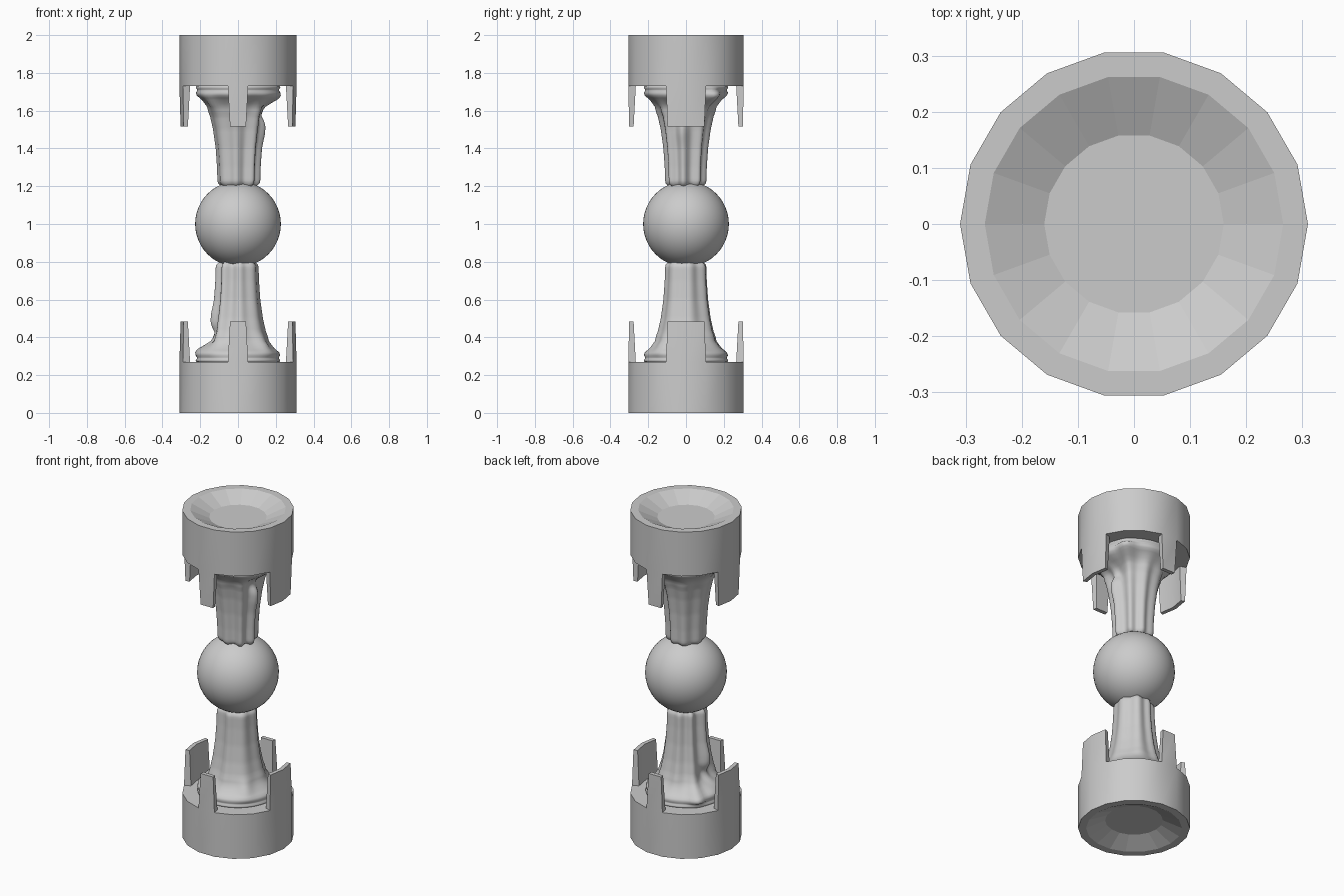
import bpy, bmesh, math
from mathutils import Matrix

if "Cube" in bpy.data.objects:
    bpy.data.objects.remove(bpy.data.objects["Cube"])

SIDES = 18
# Half turn about the y axis through the middle of the model
FLIP = Matrix.Translation((0, 0, 1)) @ Matrix.Rotation(math.pi, 4, 'Y') @ Matrix.Translation((0, 0, -1))


def polar(r, a, z):
    return (r * math.cos(a), r * math.sin(a), z)


def loft(bm, rings):
    """Skin a list of vertex rings and close both ends."""
    n = len(rings[0])
    bands = []
    for lo, hi in zip(rings, rings[1:]):
        bands.append([bm.faces.new((lo[i], lo[(i + 1) % n], hi[(i + 1) % n], hi[i])) for i in range(n)])
    bm.faces.new(rings[0][::-1])
    bm.faces.new(rings[-1])
    return bands


def finish(bm, name):
    bmesh.ops.recalc_face_normals(bm, faces=bm.faces)
    for suffix, mat in (("lower_", Matrix()), ("upper_", FLIP)):
        mesh = bpy.data.meshes.new(suffix + name)
        bm.to_mesh(mesh)
        mesh.transform(mat)
        bpy.context.collection.objects.link(bpy.data.objects.new(suffix + name, mesh))
    bm.free()


# End cups: faceted dish, smooth outer wall, four tapered prongs
def build_cup():
    bm = bmesh.new()
    profile = [(0.16, 0.05), (0.266, 0.0), (0.31, 0.0), (0.31, 0.27), (0.27, 0.27)]
    rings = [[bm.verts.new(polar(r, i * math.tau / SIDES, z)) for i in range(SIDES)] for r, z in profile]
    bands = loft(bm, rings)
    rim = bands[3]
    prongs = [((17, 0), 0, 0.93), ((4,), 90, 0.8), ((8, 9), 180, 0.93), ((13,), 270, 0.8)]
    for ids, centre, taper in prongs:
        ext = bmesh.ops.extrude_face_region(bm, geom=[rim[i] for i in ids])
        for v in [g for g in ext['geom'] if isinstance(g, bmesh.types.BMVert)]:
            c = math.radians(centre)
            a = math.atan2(v.co.y, v.co.x) - c
            a = (a + math.pi) % math.tau - math.pi
            r = 0.304 if v.co.xy.length > 0.29 else 0.28
            v.co = polar(r, c + a * taper, 0.483)
        bmesh.ops.delete(bm, geom=[rim[i] for i in ids], context='FACES_ONLY')
    bm.normal_update()
    for f in bm.faces:
        f.smooth = abs(f.normal.z) < 0.2
    for e in bm.edges:
        e.smooth = e.calc_face_angle(0) < math.radians(25)
    for f in bands[2]:
        for e in f.edges:
            if abs(e.verts[0].co.z - e.verts[1].co.z) < 0.01:
                e.smooth = all(g.smooth for g in e.link_faces)
    finish(bm, "pronged_cup")


# Sinewy columns: flared stem with rounded strands
PROFILE = [(0.265, 0.205), (0.272, 0.222), (0.28, 0.224), (0.287, 0.217), (0.295, 0.216), (0.305, 0.221),
           (0.32, 0.213), (0.345, 0.180), (0.38, 0.148), (0.43, 0.127), (0.5, 0.111), (0.6, 0.097),
           (0.7, 0.090), (0.77, 0.088), (0.784, 0.085), (0.793, 0.076), (0.82, 0.05)]
# angle, angular width, height
STRANDS = [(10, 22, .022), (62, 20, .026), (103, 14, .022), (141, 12, .025),
           (188, 13, .032), (227, 14, .032), (275, 16, .022), (318, 24, .026)]
# angle, angular width, z, z width, height
LUMPS = [(141, 11, .33, .045, .045), (185, 24, .41, .045, -.04), (168, 14, .34, .025, .03),
         (192, 14, .52, .05, .006), (205, 14, .34, .03, .012), (318, 12, .36, .04, .018)]


def bell(a, centre, width):
    d = (a - centre + 180) % 360 - 180
    return math.exp(-(d / width) ** 2)


def column_radius(a, z, base):
    fade = min(1, max(0, (z - 0.29) / 0.12))
    r = base + fade * sum(h * bell(a, c, w) for c, w, h in STRANDS)
    return r + sum(h * bell(a, c, w) * math.exp(-((z - zc) / zw) ** 2) for c, w, zc, zw, h in LUMPS)


def build_column():
    bm = bmesh.new()
    n = 72
    levels = []
    for (z0, r0), (z1, r1) in zip(PROFILE, PROFILE[1:]):
        steps = max(1, round((z1 - z0) / 0.015))
        levels += [(z0 + (z1 - z0) * k / steps, r0 + (r1 - r0) * k / steps) for k in range(steps)]
    levels.append(PROFILE[-1])
    rings = []
    for z, base in levels:
        rings.append([bm.verts.new(polar(column_radius(360 * i / n, z, base), math.tau * i / n, z))
                      for i in range(n)])
    loft(bm, rings)
    for f in bm.faces:
        f.smooth = True
    finish(bm, "sinew_column")


build_cup()
build_column()

# Central ball
bpy.ops.mesh.primitive_uv_sphere_add(segments=48, ring_count=24, radius=0.227, location=(0, 0, 1))
ball = bpy.context.object
ball.name = "centre_ball"
bpy.ops.object.shade_smooth()
